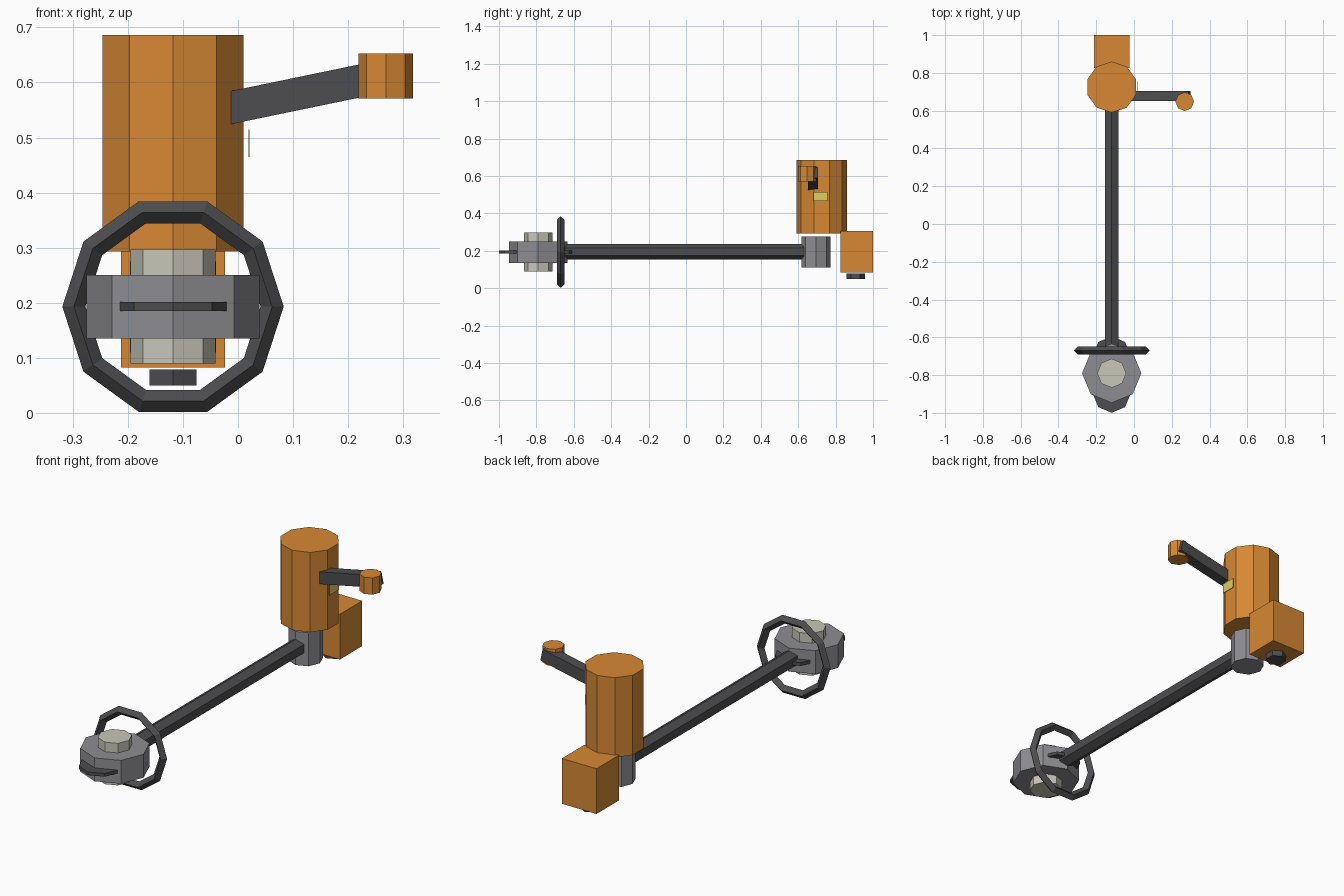
import bpy, bmesh, math
from mathutils import Matrix, Vector

if "Cube" in bpy.data.objects:
    bpy.data.objects.remove(bpy.data.objects["Cube"])

CX = -0.118  # long axis of the tool


def material(name, rgb):
    m = bpy.data.materials.new(name)
    m.diffuse_color = (*rgb, 1)
    m.use_nodes = True
    m.node_tree.nodes["Principled BSDF"].inputs["Base Color"].default_value = m.diffuse_color
    return m


ORANGE = material("orange", (0.68, 0.25, 0.035))
DARK = material("dark_grey", (0.075, 0.075, 0.08))
GREY = material("mid_grey", (0.27, 0.27, 0.29))
CREAM = material("cream", (0.58, 0.57, 0.48))
YELLOW = material("yellow", (0.75, 0.62, 0.12))


def finish(name, bm, mat):
    bmesh.ops.recalc_face_normals(bm, faces=bm.faces)
    me = bpy.data.meshes.new(name)
    bm.to_mesh(me)
    bm.free()
    me.materials.append(mat)
    ob = bpy.data.objects.new(name, me)
    bpy.context.collection.objects.link(ob)
    return ob


def prism(name, n, r, a, b, mat):
    """n-sided prism between points a and b, with a corner on the -y (or top) side."""
    a, b = Vector(a), Vector(b)
    axis = (b - a).normalized()
    up = Vector((0, 0, 1)) if abs(axis.z) < 0.5 else Vector((0, -1, 0))
    side = axis.cross(up)
    bm = bmesh.new()
    rings = []
    for p in (a, b):
        rings.append([bm.verts.new(p + r * (up * math.cos(t) + side * math.sin(t)))
                      for t in (2 * math.pi * i / n for i in range(n))])
        bm.faces.new(rings[-1])
    for i in range(n):
        j = (i + 1) % n
        bm.faces.new((rings[0][i], rings[0][j], rings[1][j], rings[1][i]))
    return finish(name, bm, mat)


def upright(name, n, r, x, y, z0, z1, mat):
    return prism(name, n, r, (x, y, z0), (x, y, z1), mat)


def box(name, centre, size, mat, tilt=0):
    bm = bmesh.new()
    m = (Matrix.Translation(centre) @ Matrix.Rotation(tilt, 4, 'Y')
         @ Matrix.Diagonal((*size, 1)))
    bmesh.ops.create_cube(bm, size=1, matrix=m)
    return finish(name, bm, mat)


# motor end
upright("motor_housing", 10, 0.135, CX, 0.725, 0.293, 0.686, ORANGE)
upright("motor_neck", 8, 0.078, CX, 0.695, 0.11, 0.275, GREY)
box("battery_box", (CX, 0.913, 0.194), (0.189, 0.174, 0.223), ORANGE)
upright("battery_cap", 6, 0.049, CX, 0.907, 0.05, 0.079, DARK)
box("label_plate", (0.02, 0.718, 0.49), (0.002, 0.075, 0.05), YELLOW)

# side handle
slope = math.atan(0.207)
x0, x1 = -0.06, 0.294
box("handle_arm", ((x0 + x1) / 2, 0.678, 0.5535 + 0.207 * ((x0 + x1) / 2 + 0.017)),
    ((x1 - x0) / math.cos(slope), 0.054, 0.059), DARK, -slope)
upright("handle_knob", 8, 0.0495, 0.2685, 0.648, 0.571, 0.653, ORANGE)

# long shaft
prism("shaft", 6, 0.042, (CX, -0.66, 0.195), (CX, 0.66, 0.195), DARK)

# working head
upright("head_body", 8, 0.157, CX, -0.79, 0.135, 0.25, GREY)
upright("head_core", 8, 0.077, CX, -0.79, 0.09, 0.297, CREAM)
for label, y in (("front", -0.899), ("rear", -0.695)):
    upright(label + "_blade", 8, 0.1, CX, y, 0.185, 0.201, DARK)

# guard ring: diamond section swept round ten sides
bpy.ops.mesh.primitive_torus_add(major_segments=10, minor_segments=4,
                                 major_radius=0.18, minor_radius=0.021,
                                 location=(CX, -0.67, 0.193),
                                 rotation=(math.pi / 2, 0, 0))
ring = bpy.context.object
ring.name = "guard_ring"
ring.data.materials.append(DARK)
for p in ring.data.polygons:
    p.use_smooth = False
